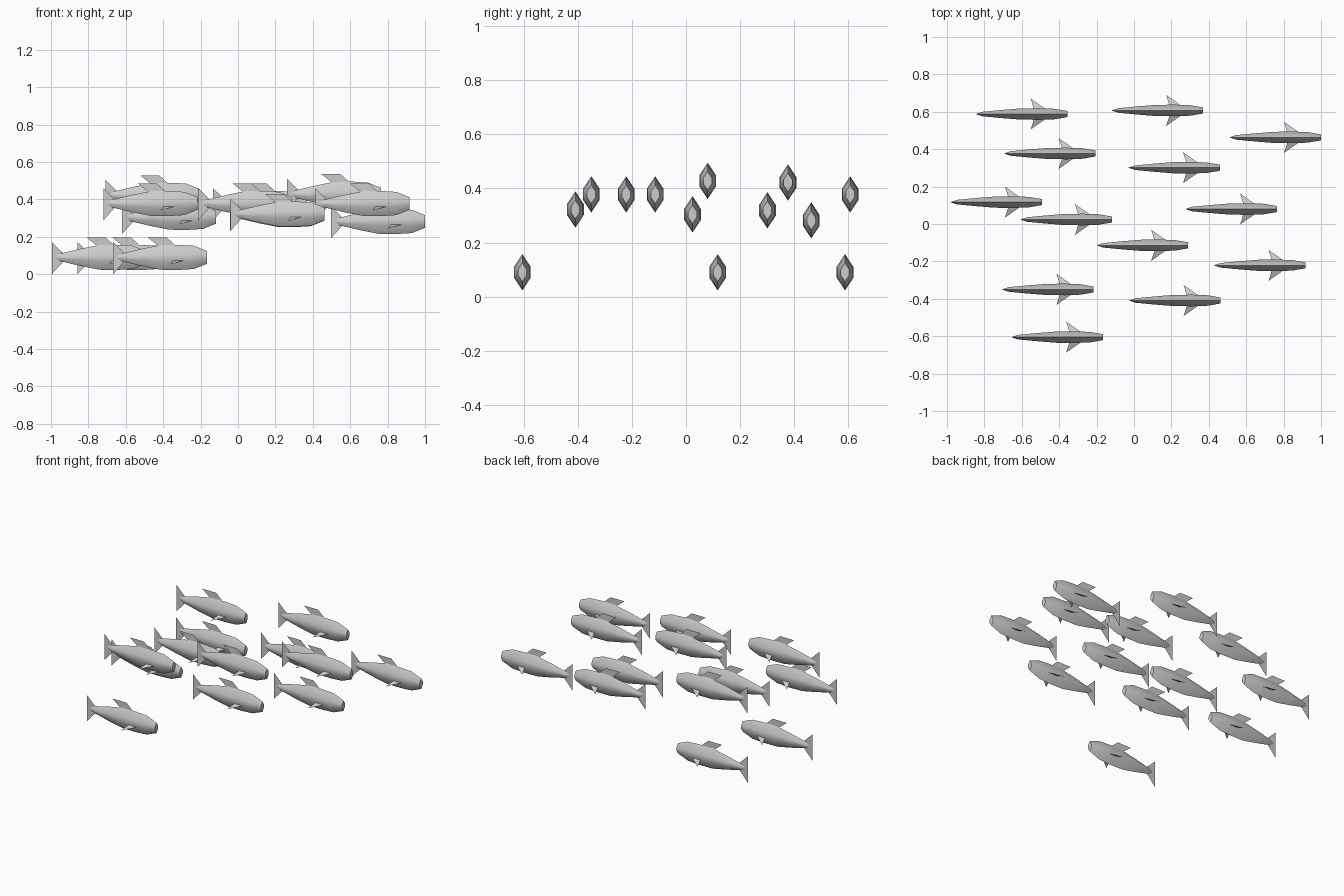
import bpy, bmesh, math

if "Cube" in bpy.data.objects:
    bpy.data.objects.remove(bpy.data.objects["Cube"])

grey = bpy.data.materials.new("fish_grey")
grey.diffuse_color = (0.6, 0.6, 0.6, 1)
grey.use_nodes = True
grey.node_tree.nodes["Principled BSDF"].inputs["Base Color"].default_value = grey.diffuse_color

MID = 0.09  # height of the body axis above the tail tip

# x behind the nose, half width, half height
SECTIONS = [(0.0, 0.016, 0.034), (-0.07, 0.028, 0.062), (-0.15, 0.031, 0.067),
            (-0.25, 0.030, 0.066), (-0.35, 0.022, 0.046), (-0.455, 0.012, 0.021)]


def finish(bm, name, smooth):
    mesh = bpy.data.meshes.new(name)
    for f in bm.faces:
        f.smooth = smooth
    bm.to_mesh(mesh)
    bm.free()
    mesh.materials.append(grey)
    return mesh


def make_body():
    # lofted six-sided rings, ridge on the back and on the belly
    bm = bmesh.new()
    rings = []
    for x, w, h in SECTIONS:
        pts = [(0, h), (w, h * 0.3), (w, -h * 0.3), (0, -h), (-w, -h * 0.3), (-w, h * 0.3)]
        rings.append([bm.verts.new((x, y, MID + z)) for y, z in pts])
    for a, b in zip(rings, rings[1:]):
        for i in range(6):
            j = (i + 1) % 6
            bm.faces.new((a[i], a[j], b[j], b[i]))
    bm.faces.new(rings[0])
    # body closes to a point inside the tail fin
    tip = bm.verts.new((-0.49, 0, MID))
    for i in range(6):
        bm.faces.new((rings[-1][i], rings[-1][(i + 1) % 6], tip))
    bmesh.ops.recalc_face_normals(bm, faces=bm.faces)
    for e in bm.edges:
        if e.calc_face_angle(0) > math.radians(62):
            e.smooth = False
    return finish(bm, "body", True)


def make_fin(name, outline):
    bm = bmesh.new()
    bm.faces.new([bm.verts.new(p) for p in outline])
    return finish(bm, name, False)


def side_fin(name, s):
    pts = [(-0.118, s * 0.027, 0.075), (-0.18, s * 0.027, 0.075), (-0.198, s * 0.083, 0.052)]
    return make_fin(name, pts if s < 0 else pts[::-1])


parts = [
    make_body(),
    make_fin("tail_fin", [(-0.503, 0, 0.0), (-0.44, 0, MID - 0.02),
                          (-0.44, 0, MID + 0.02), (-0.503, 0, 0.172)]),
    make_fin("dorsal_fin", [(-0.26, 0, 0.15), (-0.165, 0, 0.15),
                            (-0.217, 0, 0.197), (-0.318, 0, 0.197)]),
    side_fin("left_fin", 1),
    side_fin("right_fin", -1),
]

# nose x, y and height of every fish in the school
SCHOOL = [(-0.355, 0.588, 0), (0.37, 0.607, 0.288), (1.0, 0.463, 0.192),
          (-0.205, 0.377, 0.332), (0.46, 0.301, 0.229), (-0.492, 0.117, 0),
          (-0.118, 0.024, 0.214), (0.765, 0.08, 0.338), (0.29, -0.114, 0.288),
          (0.917, -0.221, 0.288), (-0.217, -0.35, 0.288), (0.463, -0.409, 0.232),
          (-0.165, -0.605, 0)]

for n, pos in enumerate(SCHOOL, 1):
    for mesh in parts:
        ob = bpy.data.objects.new(f"fish_{n}_{mesh.name}", mesh)
        ob.location = pos
        bpy.context.collection.objects.link(ob)
